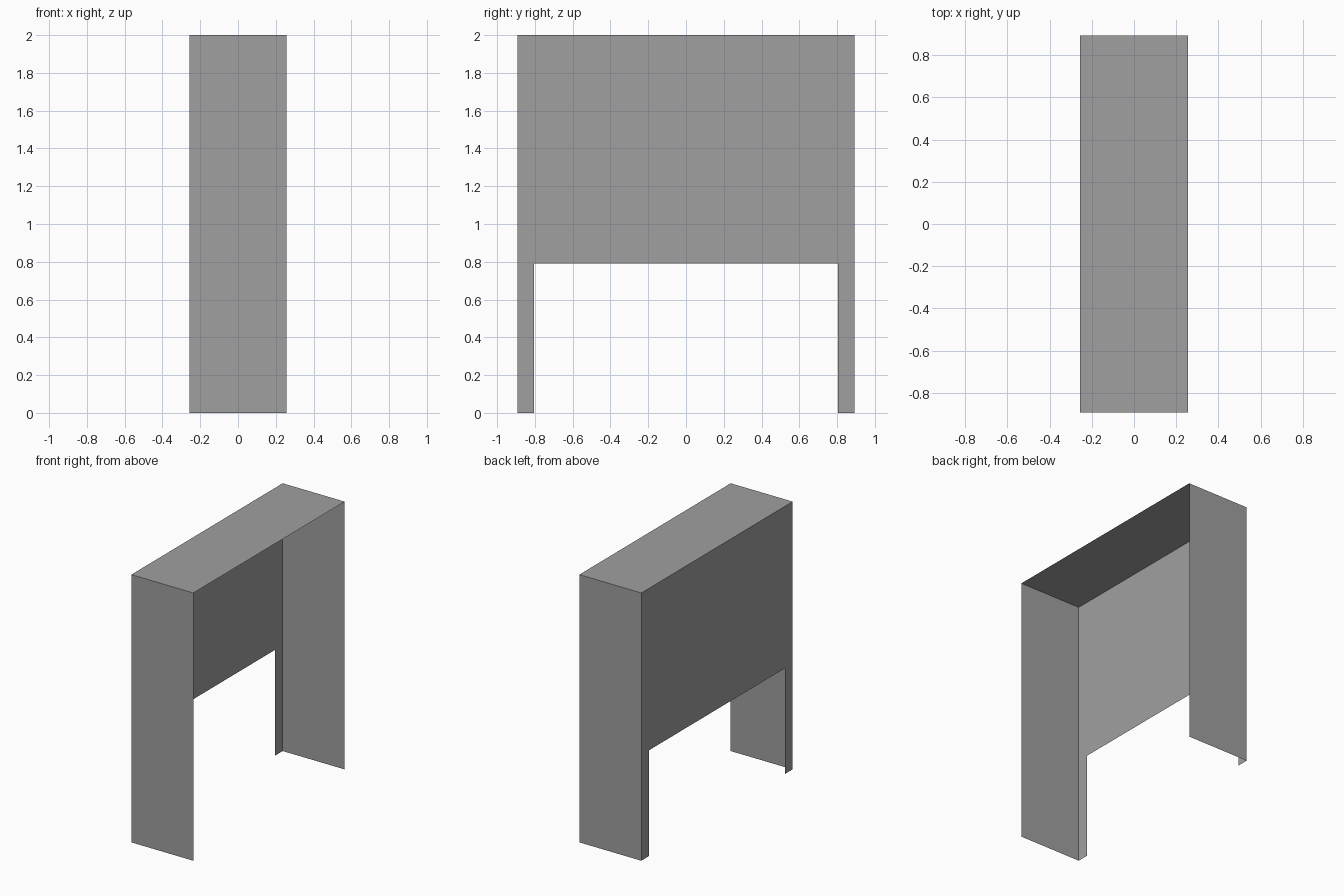
import bpy
import bmesh

cube = bpy.data.objects.get("Cube")
if cube:
    bpy.data.objects.remove(cube, do_unlink=True)

HALF_X, HALF_Y, TOP = 0.256, 0.893, 2.0
OPENING_Y, OPENING_Z = 0.804, 0.79

grey = bpy.data.materials.new("plain_grey")
grey.use_nodes = True
colour = (0.35, 0.35, 0.35, 1)
grey.diffuse_color = colour
grey.node_tree.nodes["Principled BSDF"].inputs["Base Color"].default_value = colour


def sheet(name, outline):
    """Make a thin flat sheet from its outline, counter-clockwise from outside."""
    bm = bmesh.new()
    bm.faces.new([bm.verts.new(p) for p in outline])
    mesh = bpy.data.meshes.new(name)
    bm.to_mesh(mesh)
    bm.free()
    mesh.materials.append(grey)
    obj = bpy.data.objects.new(name, mesh)
    bpy.context.collection.objects.link(obj)
    return obj


# Top sheet
sheet("top_panel", [(-HALF_X, -HALF_Y, TOP), (HALF_X, -HALF_Y, TOP),
                    (HALF_X, HALF_Y, TOP), (-HALF_X, HALF_Y, TOP)])

# Full-height end walls, facing outward
for name, side in (("front_wall", -1), ("back_wall", 1)):
    x, y = HALF_X * side, HALF_Y * side
    sheet(name, [(x, y, 0), (-x, y, 0), (-x, y, TOP), (x, y, TOP)])

# Side panel with two narrow strips running down to the floor
half = [(HALF_Y, TOP), (HALF_Y, 0), (OPENING_Y, 0), (OPENING_Y, OPENING_Z)]
profile = half + [(-y, z) for y, z in reversed(half)]
sheet("side_panel", [(-HALF_X, y, z) for y, z in reversed(profile)])

# Face the side panel outward
panel = bpy.data.objects["side_panel"].data
if panel.polygons[0].normal.x > 0:
    panel.flip_normals()
